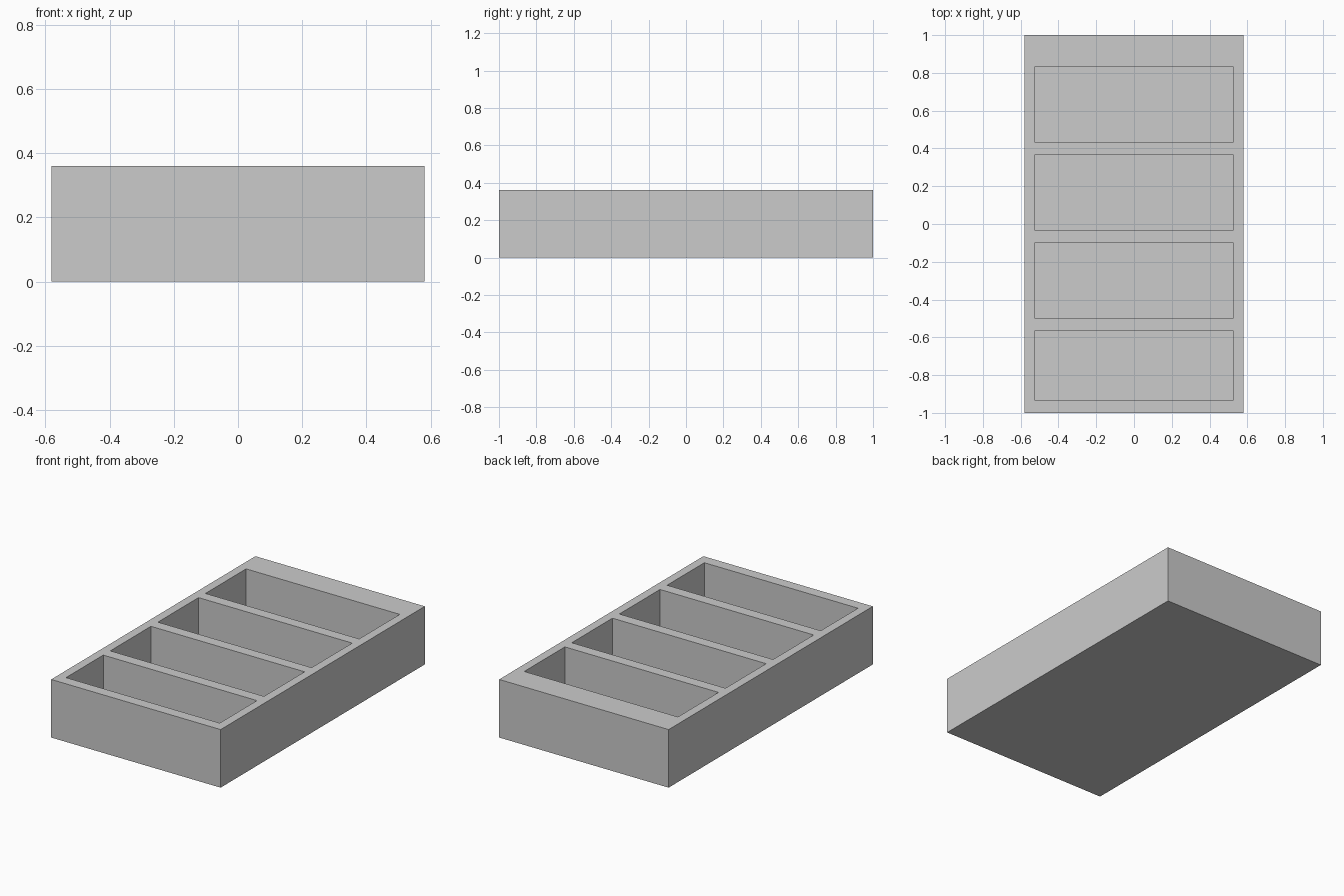
import bpy

if "Cube" in bpy.data.objects:
    bpy.data.objects.remove(bpy.data.objects["Cube"])

WIDTH, LENGTH, HEIGHT = 1.162, 2.0, 0.36
FLOOR = 0.06
POCKET_HALF_WIDTH = 0.527
# front and back edge of each compartment along y
POCKETS = [(-0.932, -0.567), (-0.498, -0.10), (-0.032, 0.366), (0.434, 0.832)]


def box(name, x0, x1, y0, y1, z0, z1):
    bpy.ops.mesh.primitive_cube_add(
        size=1, location=((x0 + x1) / 2, (y0 + y1) / 2, (z0 + z1) / 2))
    ob = bpy.context.object
    ob.name = name
    ob.scale = (x1 - x0, y1 - y0, z1 - z0)
    bpy.ops.object.transform_apply(location=True, rotation=False, scale=True)
    return ob


# Solid tray block
tray = box("tray", -WIDTH / 2, WIDTH / 2, -LENGTH / 2, LENGTH / 2, 0, HEIGHT)

# Four compartments cut down from the top
for i, (y0, y1) in enumerate(POCKETS):
    cutter = box(f"compartment_cutter_{i + 1}", -POCKET_HALF_WIDTH,
                 POCKET_HALF_WIDTH, y0, y1, FLOOR, HEIGHT + 0.1)
    cutter.hide_render = True
    cutter.hide_set(True)
    cut = tray.modifiers.new(f"compartment_{i + 1}", 'BOOLEAN')
    cut.operation = 'DIFFERENCE'
    cut.solver = 'EXACT'
    cut.object = cutter
